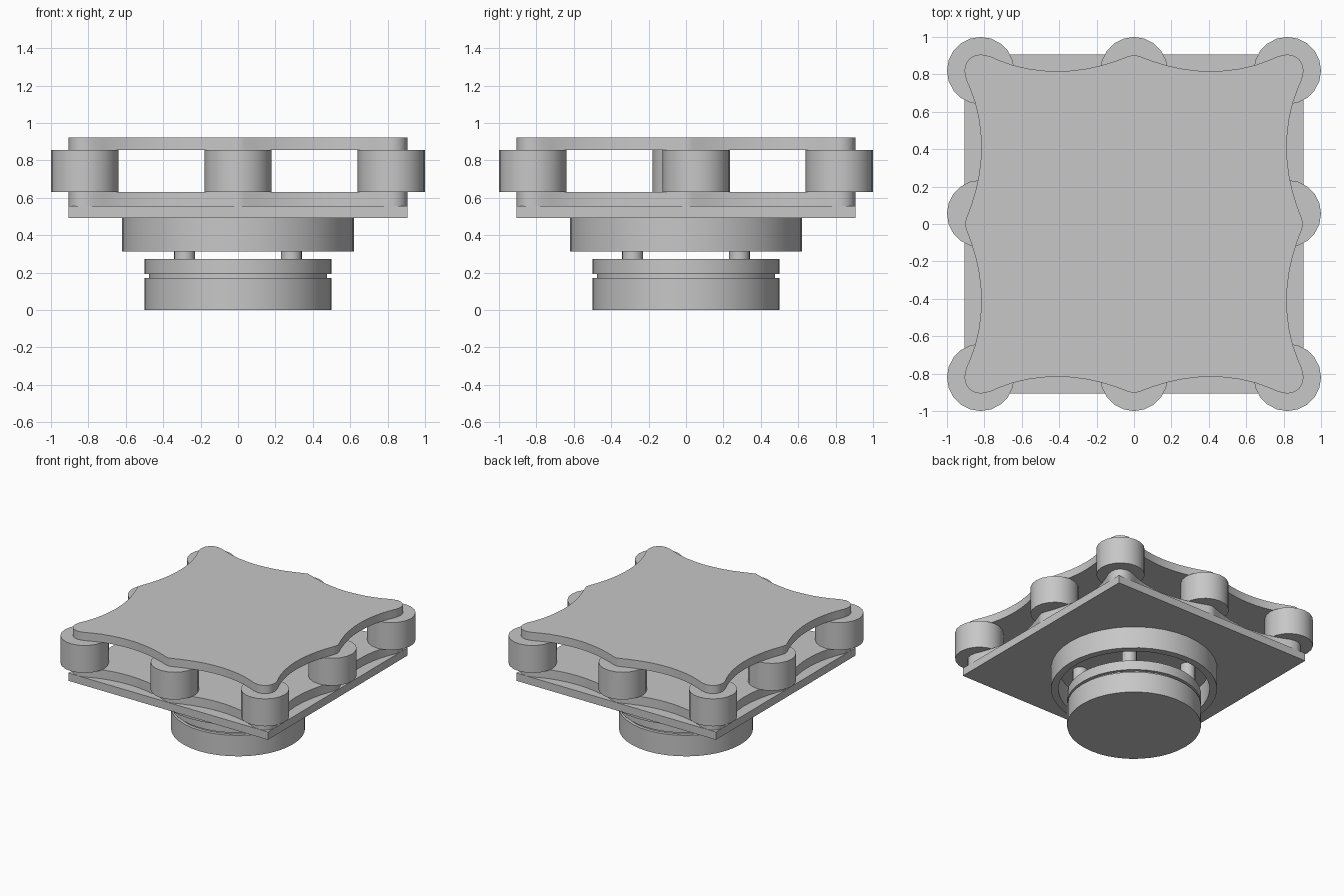
import bpy, bmesh, math

if "Cube" in bpy.data.objects:
    bpy.data.objects.remove(bpy.data.objects["Cube"])

grey = bpy.data.materials.new("plain grey")
grey.diffuse_color = (0.57, 0.57, 0.57, 1)
grey.use_nodes = True
grey.node_tree.nodes["Principled BSDF"].inputs["Base Color"].default_value = grey.diffuse_color


def finish(name, bm):
    bmesh.ops.recalc_face_normals(bm, faces=bm.faces)
    mesh = bpy.data.meshes.new(name)
    bm.to_mesh(mesh)
    bm.free()
    mesh.materials.append(grey)
    ob = bpy.data.objects.new(name, mesh)
    bpy.context.collection.objects.link(ob)
    bpy.ops.object.select_all(action='DESELECT')
    ob.select_set(True)
    bpy.context.view_layer.objects.active = ob
    bpy.ops.object.shade_smooth_by_angle(angle=math.radians(35))
    return ob


def prism(name, outline, z0, z1):
    bm = bmesh.new()
    face = bm.faces.new([bm.verts.new((x, y, z0)) for x, y in outline])
    ext = bmesh.ops.extrude_face_region(bm, geom=[face])
    for v in ext["geom"]:
        if isinstance(v, bmesh.types.BMVert):
            v.co.z = z1
    return finish(name, bm)


def circle(x, y, r, n):
    return [(x + r * math.cos(2 * math.pi * i / n),
             y + r * math.sin(2 * math.pi * i / n)) for i in range(n)]


def lathe(name, profile, n, closed=False):
    bm = bmesh.new()
    rings = [[bm.verts.new((x, y, z)) for x, y in circle(0, 0, r, n)] for r, z in profile]
    pairs = list(zip(rings, rings[1:]))
    if closed:
        pairs.append((rings[-1], rings[0]))
    for a, b in pairs:
        for i in range(n):
            j = (i + 1) % n
            bm.faces.new((a[i], a[j], b[j], b[i]))
    if not closed:
        bm.faces.new(rings[0])
        bm.faces.new(rings[-1])
    return finish(name, bm)


# Round base with a groove
lathe("base", [(0.5, 0), (0.5, 0.172), (0.475, 0.172), (0.475, 0.193),
               (0.5, 0.193), (0.5, 0.272)], 40)

# Short posts joining the base to the deck
for i, (sx, sy) in enumerate([(1, 1), (-1, 1), (-1, -1), (1, -1)]):
    prism(f"post_{i + 1}", circle(0.285 * sx, 0.285 * sy, 0.056, 20), 0.27, 0.495)

# Hollow collar under the deck
lathe("collar", [(0.62, 0.312), (0.62, 0.492), (0.565, 0.492), (0.565, 0.312)], 40, True)

# Square deck
h = 0.907
prism("square_deck", [(-h, -h), (h, -h), (h, h), (-h, h)], 0.492, 0.556)

# Scalloped plates: half of one edge, mirrored and turned four times
half = [(0.035, 0.895), (0.09, 0.874), (0.17, 0.849), (0.25, 0.831), (0.33, 0.82),
        (0.41, 0.816), (0.49, 0.82), (0.57, 0.831), (0.65, 0.85), (0.72, 0.875),
        (0.77, 0.897), (0.82, 0.907), (0.855, 0.899)]
edge = [(-x, y) for x, y in reversed(half)] + [(0, 0.905)] + half + [(0.882, 0.882)]
outline = []
for k in range(4):
    c, s = [(1, 0), (0, -1), (-1, 0), (0, 1)][k]
    outline += [(x * c - y * s, x * s + y * c) for x, y in edge]
prism("lower_scalloped_plate", outline, 0.556, 0.63)
prism("upper_scalloped_plate", outline, 0.855, 0.922)

# Rollers between the plates, the side ones slightly offset
for ix in (-1, 0, 1):
    for iy in (-1, 0, 1):
        y = 0.82 * iy
        if iy == 0 and ix:
            y = 0.055
        prism(f"roller_{ix + 2}_{iy + 2}", circle(0.82 * ix, y, 0.18, 20), 0.63, 0.855)
